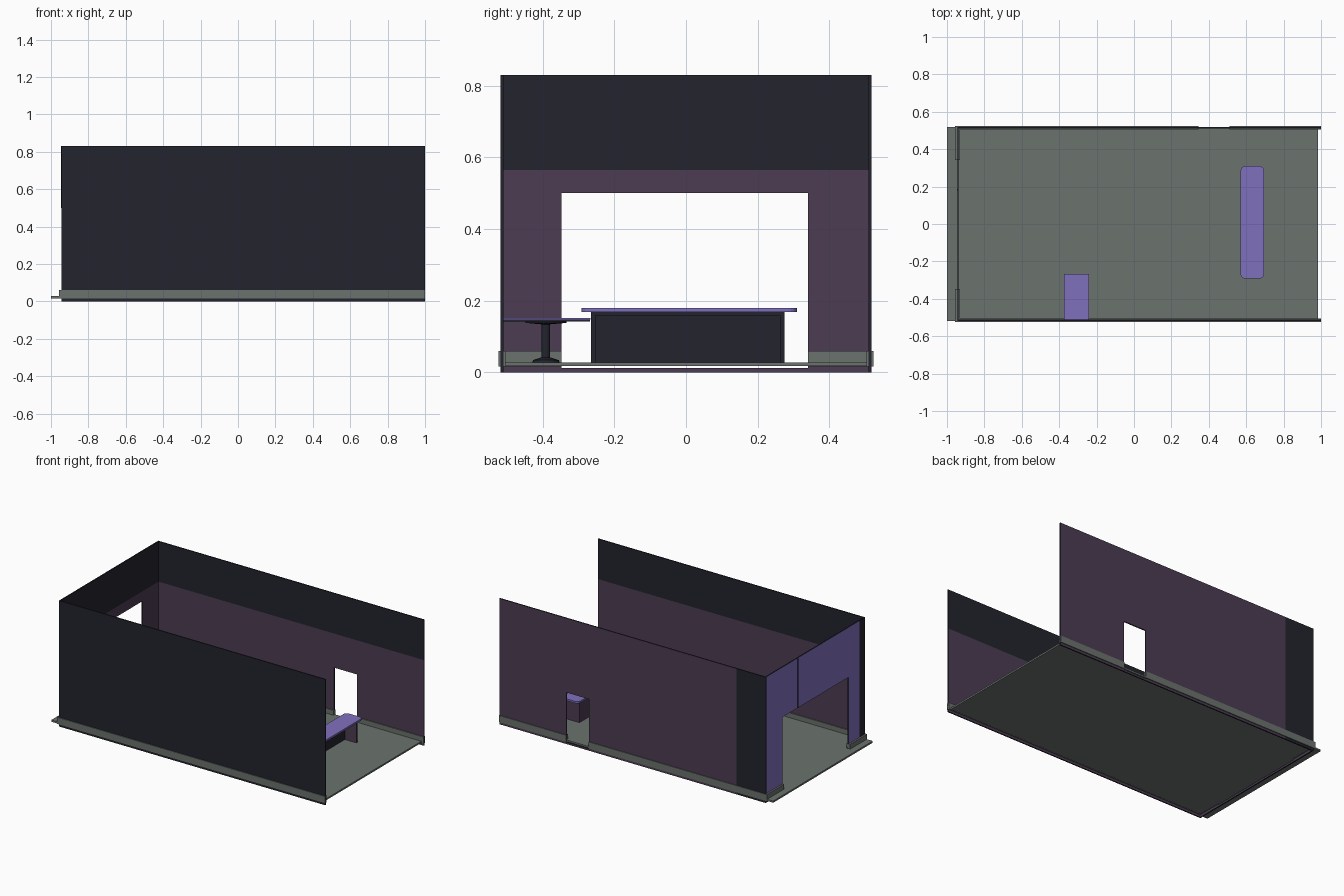
import bpy, bmesh, math
from mathutils import Vector

if "Cube" in bpy.data.objects:
    bpy.data.objects.remove(bpy.data.objects["Cube"])

def material(name, hexcol):
    rgb = [int(hexcol[i:i + 2], 16) / 255 for i in (0, 2, 4)]
    lin = [c / 12.92 if c <= 0.04045 else ((c + 0.055) / 1.055) ** 2.4 for c in rgb]
    m = bpy.data.materials.new(name)
    m.diffuse_color = (*lin, 1)
    m.use_nodes = True
    m.node_tree.nodes["Principled BSDF"].inputs["Base Color"].default_value = m.diffuse_color
    return m

DARK, PLUM, VIOLET, GREY = range(4)
mats = [material("charcoal", "23232e"), material("plum", "4c3c52"),
        material("violet", "8070be"), material("grey_green", "6b726d")]

def finish(name, bm, rule):
    """Make an object; rule is a colour index or a function of a face."""
    bmesh.ops.recalc_face_normals(bm, faces=bm.faces)
    bm.normal_update()
    for f in bm.faces:
        f.material_index = rule(f) if callable(rule) else rule
    me = bpy.data.meshes.new(name)
    bm.to_mesh(me)
    bm.free()
    for m in mats:
        me.materials.append(m)
    ob = bpy.data.objects.new(name, me)
    bpy.context.collection.objects.link(ob)
    return ob

def box(name, x, y, z, rule, round_r=0):
    bm = bmesh.new()
    bmesh.ops.create_cube(bm, size=1)
    for v in bm.verts:
        v.co = [r[0] + (c + 0.5) * (r[1] - r[0]) for c, r in zip(v.co, (x, y, z))]
    if round_r:
        edges = [e for e in bm.edges if abs(e.verts[0].co.z - e.verts[1].co.z) > 1e-5]
        bmesh.ops.bevel(bm, geom=edges, offset=round_r, segments=5, profile=0.5, affect='EDGES')
    return finish(name, bm, rule)

def wall(name, along, us, zs, start, thick, rule, hole=None):
    """Upright slab on a grid of cuts; hole = (column, first row, last row)."""
    bm = bmesh.new()
    pt = lambda u, z: (u, start, z) if along == 'x' else (start, u, z)
    grid = [[bm.verts.new(pt(u, z)) for z in zs] for u in us]
    for i in range(len(us) - 1):
        for j in range(len(zs) - 1):
            if hole and i == hole[0] and hole[1] <= j <= hole[2]:
                continue
            bm.faces.new((grid[i][j], grid[i + 1][j], grid[i + 1][j + 1], grid[i][j + 1]))
    bmesh.ops.delete(bm, geom=[v for v in bm.verts if not v.link_faces], context='VERTS')
    res = bmesh.ops.extrude_face_region(bm, geom=bm.faces[:], use_keep_orig=True)
    off = Vector((0, thick, 0)) if along == 'x' else Vector((thick, 0, 0))
    for v in res['geom']:
        if isinstance(v, bmesh.types.BMVert):
            v.co += off
    return finish(name, bm, rule)

SPLIT, TOP = 0.565, 0.83

def inside(f):
    return PLUM if f.calc_center_median().z < SPLIT else DARK

# walls: two-tone inside, plain or panelled outside
wall("front_wall", 'x', (-0.945, 1), (0, SPLIT, TOP), -0.518, 0.008,
     lambda f: inside(f) if f.normal.y > 0.5 else DARK)

def back_rule(f):
    if f.normal.y < -0.5:
        return inside(f)
    if f.normal.y > 0.5 and f.calc_center_median().x > -0.73:
        return PLUM
    return DARK

wall("back_wall", 'x', (-0.945, -0.73, 0.345, 0.51, 1), (0, 0.012, 0.34, SPLIT, TOP),
     0.51, 0.008, back_rule, hole=(2, 1, 1))

def left_rule(f):
    if f.normal.x > 0.5:
        return inside(f)
    if f.normal.x < -0.5 and f.calc_center_median().y > -0.46:
        return VIOLET
    return DARK

wall("left_wall", 'y', (-0.51, -0.46, -0.347, 0.341, 0.51), (0, 0.012, 0.5, SPLIT, TOP),
     -0.945, 0.008, left_rule, hole=(2, 1, 1))
box("left_wall_seam", (-0.947, -0.944), (0.18, 0.186), (0.5, TOP), DARK)

# floor slab with a ledge past the left wall
box("floor", (-1, 0.985), (-0.519, 0.519), (0.017, 0.028), GREY)

# skirting boards straddling the walls, broken at the openings
SK = (0.016, 0.06)
box("skirting_front", (-0.955, 1), (-0.523, -0.504), SK, GREY)
for i, x in enumerate(((-0.955, 0.345), (0.51, 1))):
    box(f"skirting_back_{i}", x, (0.504, 0.523), SK, GREY)
for i, y in enumerate(((-0.523, -0.347), (0.341, 0.523))):
    box(f"skirting_left_{i}", (-0.956, -0.93), y, SK, GREY)

# counter: open-fronted body with rounded top
front_dark = lambda f: DARK if f.normal.x > 0.5 else PLUM
X, Z = (0.585, 0.68), (0.028, 0.168)
box("counter_back", (0.585, 0.597), (-0.252, 0.262), Z, front_dark)
box("counter_end_front", X, (-0.265, -0.252), Z, front_dark)
box("counter_end_back", X, (0.262, 0.275), Z, front_dark)
box("counter_rail", X, (-0.252, 0.262), (0.158, 0.168), DARK)
box("counter_top", (0.57, 0.695), (-0.292, 0.31), (0.168, 0.18), VIOLET, 0.025)

# small wall table on a pedestal
box("table_top", (-0.375, -0.24), (-0.512, -0.267), (0.147, 0.151), VIOLET)
box("table_underside", (-0.374, -0.241), (-0.512, -0.268), (0.142, 0.147), DARK)

profile = ((0, 0.028), (0.038, 0.028), (0.036, 0.034), (0.012, 0.042),
           (0.012, 0.134), (0.057, 0.138), (0.057, 0.142), (0, 0.142))
bm = bmesh.new()
vs = [bm.verts.new((r, 0, z)) for r, z in profile]
es = [bm.edges.new(p) for p in zip(vs, vs[1:])]
bmesh.ops.spin(bm, geom=vs + es, cent=(0, 0, 0), axis=(0, 0, 1), angle=math.tau, steps=20)
bmesh.ops.remove_doubles(bm, verts=bm.verts, dist=1e-5)
bmesh.ops.translate(bm, verts=bm.verts, vec=(-0.308, -0.391, 0))
leg = finish("table_pedestal", bm, DARK)
bpy.context.view_layer.objects.active = leg
leg.select_set(True)
bpy.ops.object.shade_smooth_by_angle()
